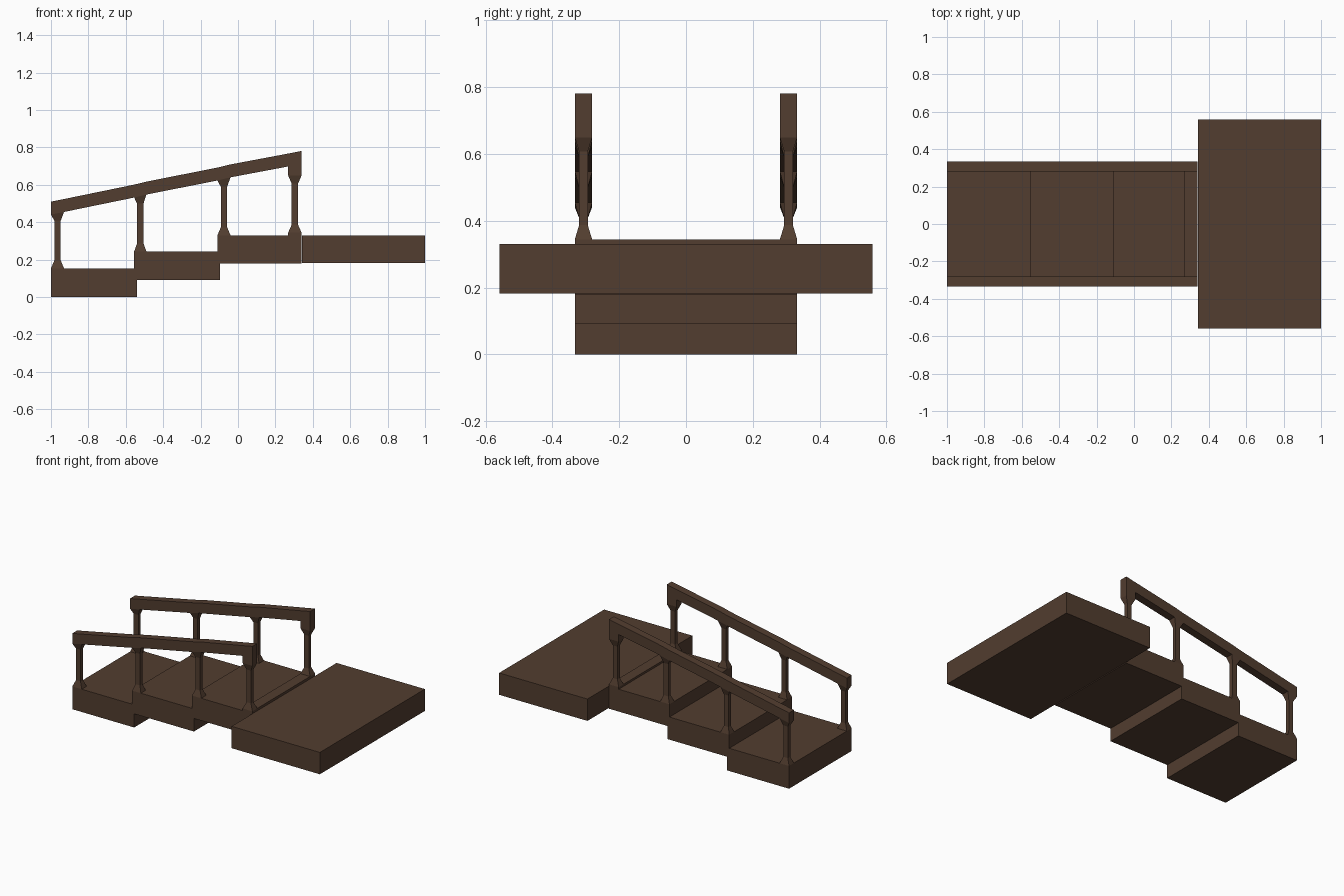
import bpy

if "Cube" in bpy.data.objects:
    bpy.data.objects.remove(bpy.data.objects["Cube"])

brown = bpy.data.materials.new("dark brown wood")
brown.diffuse_color = (0.085, 0.047, 0.029, 1)
brown.use_nodes = True
brown.node_tree.nodes["Principled BSDF"].inputs["Base Color"].default_value = brown.diffuse_color


def make(name, verts, faces, mirror=False):
    me = bpy.data.meshes.new(name)
    me.from_pydata(verts, [], faces)
    me.materials.append(brown)
    ob = bpy.data.objects.new(name, me)
    bpy.context.collection.objects.link(ob)
    if mirror:
        mod = ob.modifiers.new("mirror", "MIRROR")
        mod.use_axis = (False, True, False)
        mod.use_mirror_merge = False
    return ob


def prism(name, profile, y0, y1, mirror=False):
    """Extrude a counter-clockwise x/z profile from y0 to y1."""
    n = len(profile)
    verts = [(x, y, z) for y in (y0, y1) for x, z in profile]
    faces = [tuple(range(n)), tuple(range(2 * n - 1, n - 1, -1))]
    faces += [(i, i + n, (i + 1) % n + n, (i + 1) % n) for i in range(n)]
    return make(name, verts, faces, mirror)


def box(name, x0, x1, half_y, z0, z1):
    return prism(name, [(x0, z0), (x1, z0), (x1, z1), (x0, z1)], -half_y, half_y)


def loft(name, rings):
    """Skin a stack of four-point rings, bottom to top."""
    verts = [v for r in rings for v in r]
    faces = [(3, 2, 1, 0)]
    for k in range(len(rings) - 1):
        for i in range(4):
            j = (i + 1) % 4
            faces.append((4 * k + i, 4 * k + j, 4 * k + 4 + j, 4 * k + 4 + i))
    m = len(verts) - 4
    faces.append((m, m + 1, m + 2, m + 3))
    return make(name, verts, faces, True)


# Treads, top strip and landing
W = 0.333
box("lower_step", -1.0, -0.54, W, 0.0, 0.153)
box("middle_step", -0.555, -0.095, W, 0.092, 0.244)
box("upper_step", -0.11, 0.34, W, 0.18, 0.33)
box("top_strip", 0.268, 0.34, W, 0.32, 0.344)
box("landing", 0.343, 1.0, 0.558, 0.183, 0.33)

# Handrail, slightly kinked at each post
Y0, Y1 = -W, -0.281
YC = (Y0 + Y1) / 2
top = [(-1.0, 0.51), (-0.93, 0.524), (-0.555, 0.601), (-0.49, 0.617),
       (-0.11, 0.692), (-0.04, 0.709), (0.268, 0.767), (0.34, 0.781)]
T = 0.069
bottom = [(x, z - T) for x, z in top]
prism("handrail", bottom + top[::-1], Y0, Y1, True)


# Posts, flared at both ends
def ring(x0, x1, hy, z0, z1):
    return [(x0, YC - hy, z0), (x1, YC - hy, z1), (x1, YC + hy, z1), (x0, YC + hy, z0)]


hw = (Y1 - Y0) / 2
floors = (0.153, 0.244, 0.33, 0.344)
for i, floor in enumerate(floors):
    (x0, za), (x1, zb) = bottom[2 * i], bottom[2 * i + 1]
    xc = (x0 + x1) / 2
    last = i == 3
    ta, tb = (0.65, 0.65) if last else (za, zb)
    neck = min(ta, tb) - (0.043 if last else 0.033)
    rings = [ring(x0, x1, hw, floor, floor),
             ring(xc - 0.017, xc + 0.017, 0.013, floor + 0.043, floor + 0.043),
             ring(xc - 0.017, xc + 0.017, 0.013, neck, neck),
             ring(x0, x1, hw, ta, tb)]
    if last:  # tall cap block under the rail
        rings.append(ring(x0, x1, hw, za, zb))
    loft("post_%d" % (i + 1), rings)
